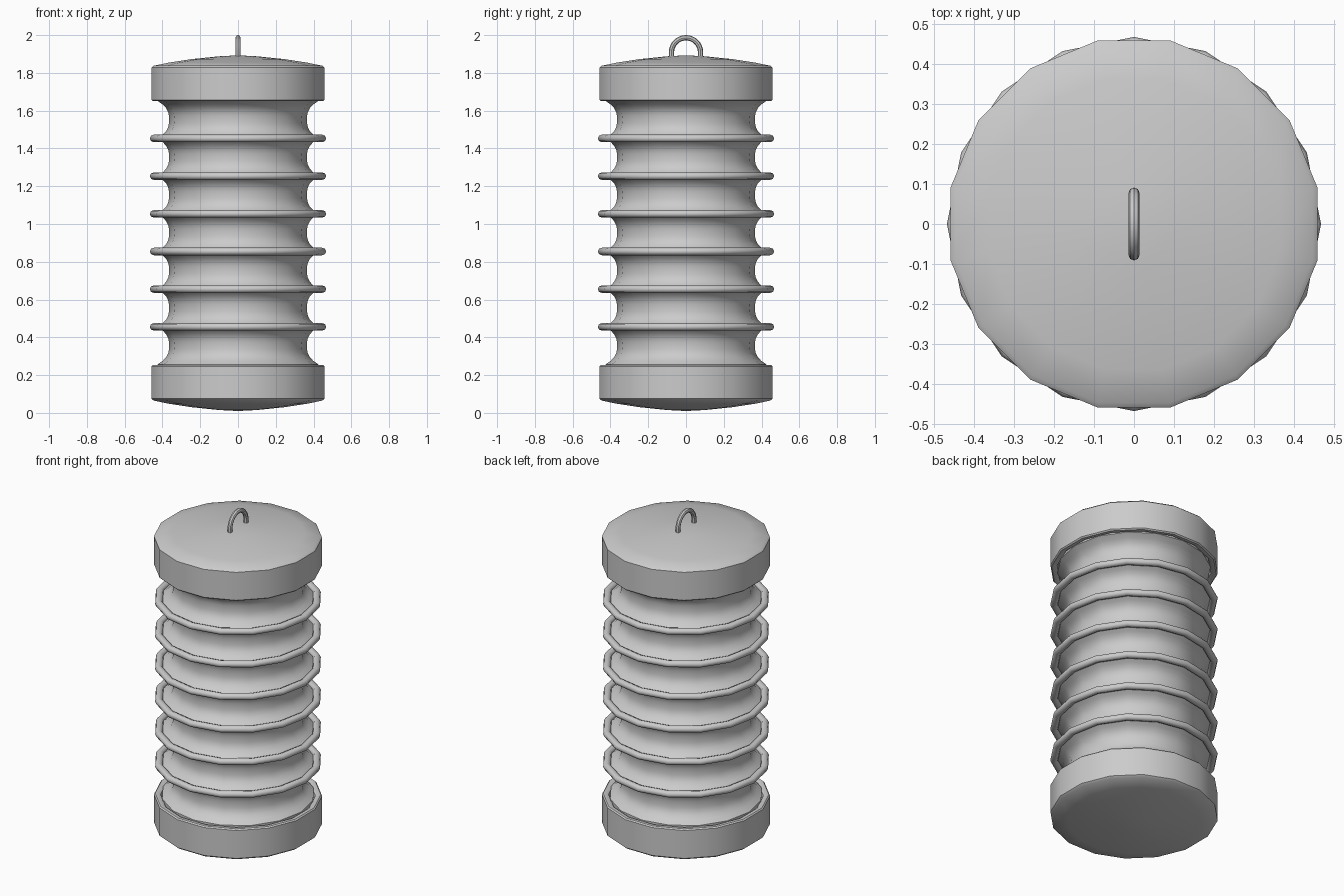
import bpy, bmesh, math

cube = bpy.data.objects.get("Cube")
if cube:
    bpy.data.objects.remove(cube)

SIDES = 16
STEP = math.tau / SIDES

grey = bpy.data.materials.new("plain grey")
grey.use_nodes = True
colour = (0.6, 0.6, 0.6, 1)
grey.diffuse_color = colour
grey.node_tree.nodes["Principled BSDF"].inputs["Base Color"].default_value = colour


def finish(obj, angle=40):
    obj.data.materials.append(grey)
    bpy.ops.object.select_all(action="DESELECT")
    obj.select_set(True)
    bpy.context.view_layer.objects.active = obj
    bpy.ops.object.shade_smooth_by_angle(angle=math.radians(angle))


def lathe(name, profile, turn=0.0, closed=False, angle=40):
    """Spin an (r, z) profile about z into a sixteen-sided part."""
    bm = bmesh.new()
    rows = []
    for r, z in profile:
        if r == 0:
            rows.append([bm.verts.new((0, 0, z))] * SIDES)
        else:
            rows.append([bm.verts.new((r * math.cos(i * STEP + turn),
                                       r * math.sin(i * STEP + turn), z))
                         for i in range(SIDES)])
    pairs = list(zip(rows, rows[1:]))
    if closed:
        pairs.append((rows[-1], rows[0]))
    for a, b in pairs:
        for i in range(SIDES):
            j = (i + 1) % SIDES
            corners = list(dict.fromkeys((a[i], a[j], b[j], b[i])))
            bm.faces.new(corners)
    bmesh.ops.recalc_face_normals(bm, faces=bm.faces)
    mesh = bpy.data.meshes.new(name)
    bm.to_mesh(mesh)
    bm.free()
    obj = bpy.data.objects.new(name, mesh)
    bpy.context.collection.objects.link(obj)
    finish(obj, angle)


# Caps: domed outside, with a recessed lip facing the body
cap = [(0, 1.893), (0.1, 1.888), (0.25, 1.873), (0.37, 1.855), (0.455, 1.838),
       (0.467, 1.828), (0.467, 1.657), (0.46, 1.65), (0.44, 1.65),
       (0.43, 1.657), (0.425, 1.68), (0, 1.68)]
lathe("top_cap", cap, STEP / 2)
lathe("bottom_cap", [(r, 1.903 - z) for r, z in cap], STEP / 2)

# Pleated body: each cell narrows to a waist and flares at both ends
PITCH, CELLS, BASE = 0.1995, 7, 0.256
body = []
for c in range(CELLS):
    for k in range(-5, 6):
        t = k / 5
        if c and k == -5:
            continue
        z = BASE + PITCH * (c + 0.5 + t / 2)
        body.append((0.365 + 0.062 * abs(t) ** 2.8, z))
body = [(body[0][0], BASE - 0.03)] + body + [(body[-1][0], 1.685)]
lathe("body", body)

# Hoops between the cells
for n in range(1, CELLS):
    z = BASE + PITCH * n
    section = [(0.445 + 0.022 * math.cos(k * math.tau / 8),
                z + 0.02 * math.sin(k * math.tau / 8)) for k in range(8)]
    lathe(f"hoop_{n}", section, closed=True, angle=60)

# Hanging loop
curve = bpy.data.curves.new("loop_path", "CURVE")
curve.dimensions = "3D"
curve.bevel_depth = 0.014
curve.bevel_resolution = 2
curve.use_fill_caps = True
path = [(-0.077, 1.875)]
path += [(-0.077 * math.cos(math.pi * k / 16), 1.909 + 0.077 * math.sin(math.pi * k / 16))
         for k in range(17)]
path.append((0.077, 1.875))
spline = curve.splines.new("POLY")
spline.points.add(len(path) - 1)
for point, (y, z) in zip(spline.points, path):
    point.co = (0, y, z, 1)
loop = bpy.data.objects.new("hanging_loop", curve)
bpy.context.collection.objects.link(loop)
bpy.ops.object.select_all(action="DESELECT")
loop.select_set(True)
bpy.context.view_layer.objects.active = loop
bpy.ops.object.convert(target="MESH")
finish(bpy.context.view_layer.objects.active)
